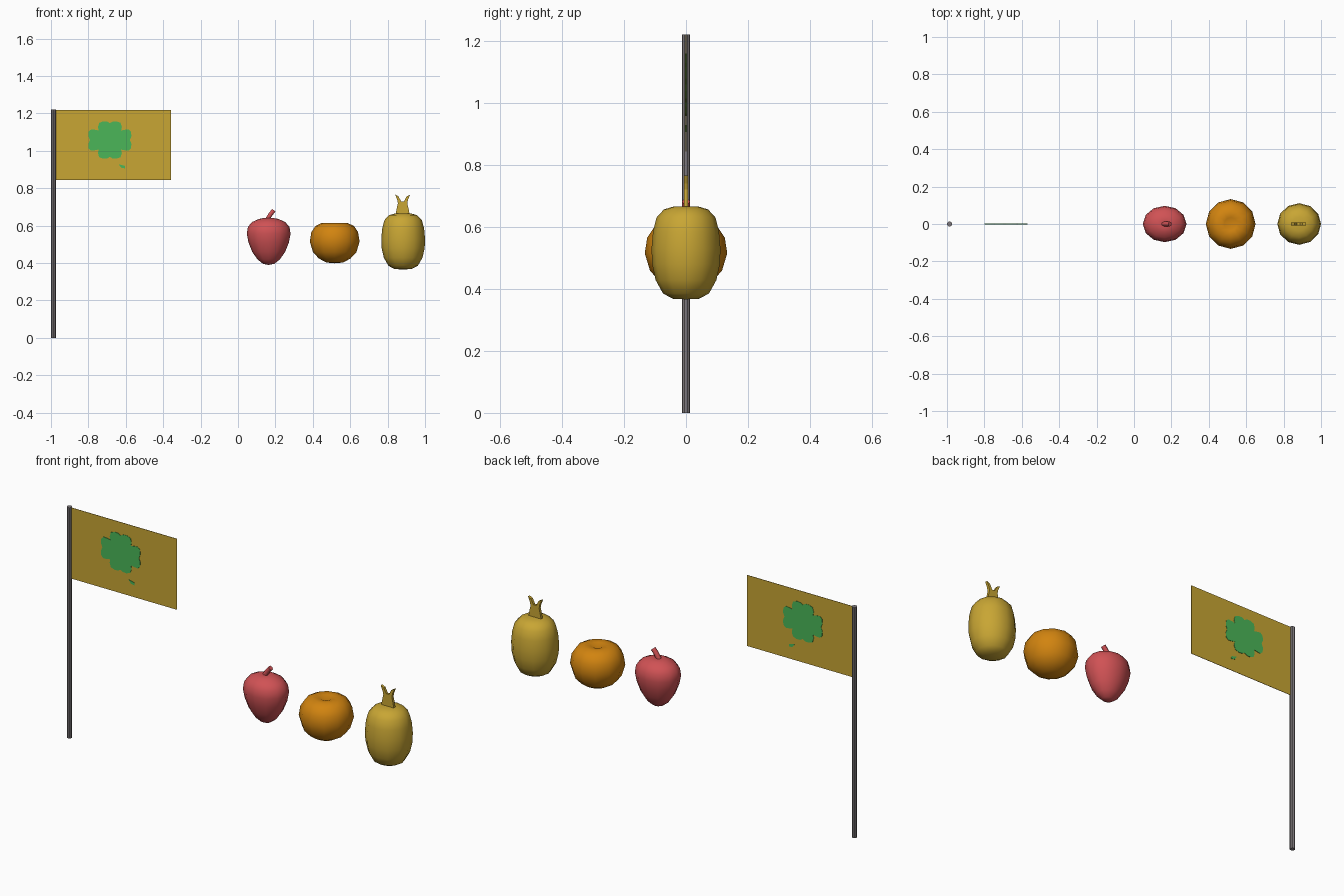
import bpy, bmesh, math
from mathutils import Vector, Matrix

if "Cube" in bpy.data.objects:
    bpy.data.objects.remove(bpy.data.objects["Cube"], do_unlink=True)


def material(name, rgb):
    m = bpy.data.materials.new(name)
    m.use_nodes = True
    m.diffuse_color = (*rgb, 1)
    m.node_tree.nodes["Principled BSDF"].inputs["Base Color"].default_value = (*rgb, 1)
    return m


YELLOW = material("golden yellow", (0.58, 0.38, 0.034))
GREEN = material("leaf green", (0.069, 0.47, 0.098))
RED = material("soft red", (0.63, 0.084, 0.09))
ORANGE = material("orange", (0.64, 0.23, 0.005))
GREY = material("pole grey", (0.215, 0.195, 0.205))


def finish(name, bm, mat, smooth=False):
    bmesh.ops.recalc_face_normals(bm, faces=bm.faces)
    mesh = bpy.data.meshes.new(name)
    bm.to_mesh(mesh)
    bm.free()
    mesh.materials.append(mat)
    for p in mesh.polygons:
        p.use_smooth = smooth
    ob = bpy.data.objects.new(name, mesh)
    bpy.context.collection.objects.link(ob)
    return ob


def lathe(name, x, profile, mat, depth=1.0, sides=12):
    """Spin a (radius, z) profile about a vertical axis; depth scales y."""
    bm = bmesh.new()
    rings = []
    for r, z in profile:
        if r == 0:
            rings.append([bm.verts.new((x, 0, z))] * sides)
            continue
        angles = [math.tau * i / sides for i in range(sides)]
        rings.append([bm.verts.new((x + r * math.cos(a), r * depth * math.sin(a), z))
                      for a in angles])
    for low, high in zip(rings, rings[1:]):
        for i in range(sides):
            j = (i + 1) % sides
            corners = dict.fromkeys((low[i], low[j], high[j], high[i]))
            bm.faces.new(list(corners))
    return finish(name, bm, mat, True)


def plate(name, outline, thick, mat):
    """Extrude an (x, z) outline evenly to both sides of y = 0."""
    bm = bmesh.new()
    face = bm.faces.new([bm.verts.new((x, -thick / 2, z)) for x, z in outline])
    out = bmesh.ops.extrude_face_region(bm, geom=[face])
    moved = [v for v in out["geom"] if isinstance(v, bmesh.types.BMVert)]
    bmesh.ops.translate(bm, verts=moved, vec=(0, thick, 0))
    return finish(name, bm, mat)


# Flag pole
bm = bmesh.new()
bmesh.ops.create_cone(bm, cap_ends=True, segments=10, radius1=0.0137, radius2=0.0137,
                      depth=1.22, matrix=Matrix.Translation((-0.986, 0, 0.61)))
finish("flag_pole", bm, GREY)

# Flag cloth with clover emblem showing on both sides
plate("flag_cloth", [(-0.986, 0.843), (-0.357, 0.843), (-0.357, 1.218), (-0.986, 1.218)],
      0.002, YELLOW)
quarter = [(0.107, 0), (0.115, 0.02), (0.113, 0.045), (0.1, 0.057), (0.08, 0.055),
           (0.06, 0.051), (0.064, 0.07), (0.057, 0.092), (0.035, 0.1), (0.015, 0.099),
           (0, 0.09)]
half = quarter + [(-x, z) for x, z in quarter[-2::-1]]
clover = half + [(x, -z) for x, z in half[-2:0:-1]]
plate("clover_emblem", [(x - 0.685, z + 1.058) for x, z in clover], 0.006, GREEN)
plate("clover_stem", [(-0.638, 0.928), (-0.625, 0.91), (-0.604, 0.906), (-0.605, 0.92)],
      0.006, GREEN)

# Heart-shaped red fruit
lathe("red_fruit", 0.164, [(0, 0.39), (0.03, 0.396), (0.06, 0.42), (0.088, 0.46),
                           (0.108, 0.51), (0.117, 0.557), (0.111, 0.594), (0.088, 0.62),
                           (0.052, 0.636), (0.02, 0.642), (0, 0.636)], RED, 0.83)

# Curved stem of the red fruit
path = [(0.152, 0.625), (0.164, 0.645), (0.176, 0.664), (0.192, 0.682)]
curve = bpy.data.curves.new("red_fruit_stem", "CURVE")
curve.dimensions = "3D"
curve.bevel_depth = 0.013
curve.bevel_resolution = 1
curve.use_fill_caps = True
spline = curve.splines.new("POLY")
spline.points.add(len(path) - 1)
for point, (x, z) in zip(spline.points, path):
    point.co = (x, 0, z, 1)
curve.materials.append(RED)
stem = bpy.data.objects.new("red_fruit_stem", curve)
bpy.context.collection.objects.link(stem)

# Round orange fruit with a dimple on top
lathe("orange_fruit", 0.517, [(0, 0.399), (0.045, 0.403), (0.085, 0.425), (0.116, 0.458),
                              (0.133, 0.515), (0.125, 0.565), (0.103, 0.598),
                              (0.068, 0.615), (0.035, 0.613), (0, 0.598)], ORANGE)

# Tall yellow fruit
lathe("tall_yellow_fruit", 0.883, [(0, 0.366), (0.045, 0.368), (0.078, 0.385),
                                   (0.103, 0.428), (0.115, 0.48), (0.117, 0.53),
                                   (0.112, 0.585), (0.1, 0.63), (0.075, 0.656),
                                   (0.04, 0.666), (0, 0.666)], YELLOW, 0.95)

# Forked flat crown on the tall fruit
side = [(0.038, 0.655), (0.033, 0.685), (0.025, 0.72), (0.029, 0.74), (0.04, 0.766),
        (0.022, 0.757), (0.008, 0.73)]
outline = side + [(-x, z) for x, z in reversed(side)]
plate("fruit_crown", [(x + 0.88, z) for x, z in outline], 0.014, YELLOW)
